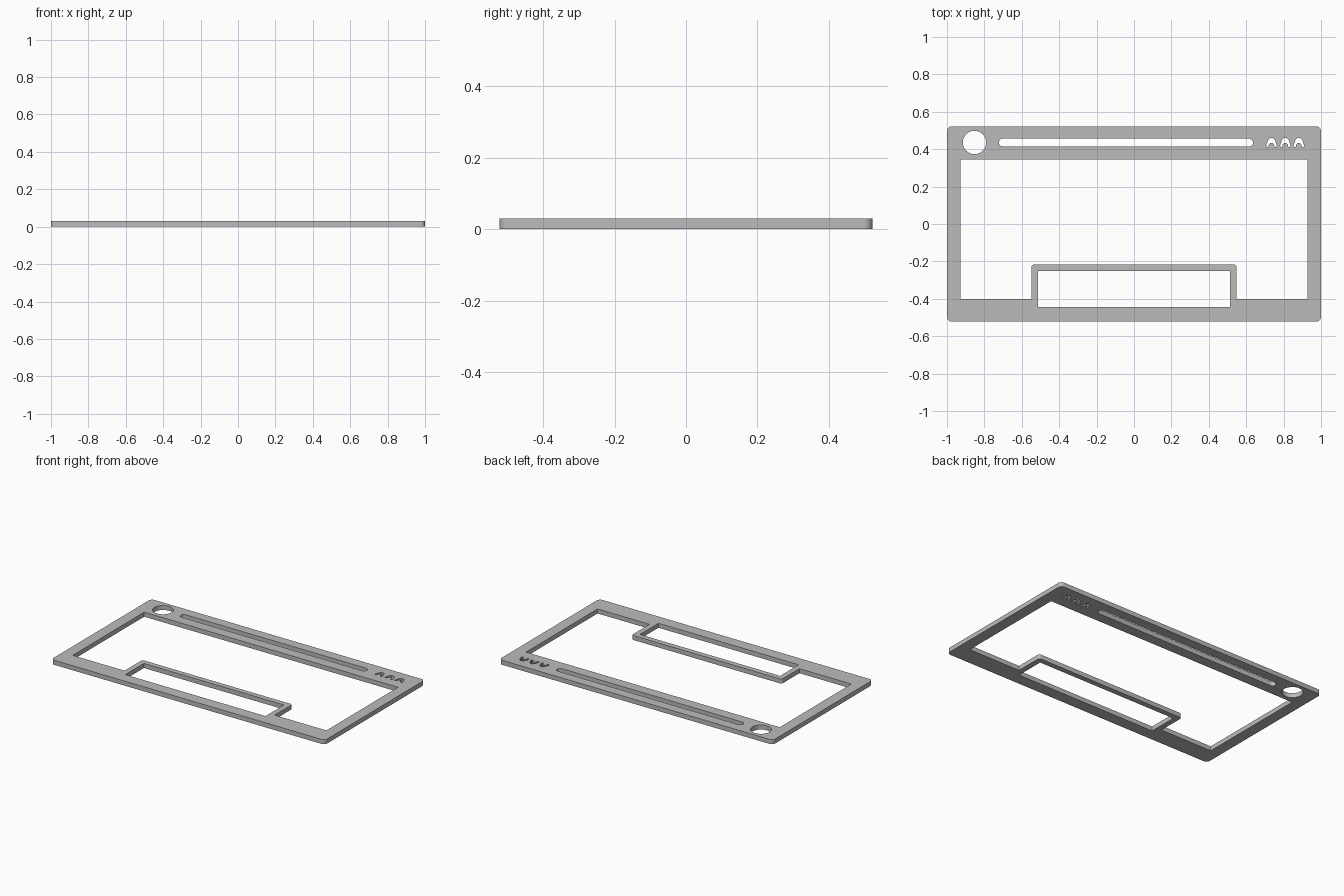
import bpy, bmesh, math
from mathutils import Vector

cube = bpy.data.objects.get("Cube")
if cube:
    bpy.data.objects.remove(cube, do_unlink=True)

THICK = 0.03


def rounded(points, radius, steps=6):
    """Outline with every corner replaced by a tangent curve."""
    out = []
    for i, p in enumerate(points):
        p = Vector(p)
        a = (Vector(points[i - 1]) - p).normalized() * radius
        b = (Vector(points[(i + 1) % len(points)]) - p).normalized() * radius
        centre = p + a + b
        for k in range(steps + 1):
            t = k / steps * math.pi / 2
            out.append(centre - b * math.cos(t) - a * math.sin(t))
    return out


def box(x0, x1, y0, y1):
    return [(x0, y0), (x1, y0), (x1, y1), (x0, y1)]


def circle(cx, cy, r, n=48):
    return [(cx + r * math.cos(2 * math.pi * k / n),
             cy + r * math.sin(2 * math.pi * k / n)) for k in range(n)]


# Outer edge of the plate
outlines = [rounded(box(-1, 1, -0.522, 0.522), 0.025)]

# Main window, stepping around the raised tab at the front
window = [(-0.927, -0.401), (-0.927, 0.345), (0.927, 0.345), (0.927, -0.401)]
tab_top = rounded([(0.548, -0.401), (0.548, -0.216),
                   (-0.548, -0.216), (-0.548, -0.401)], 0.015)[7:21]
outlines.append(window + [(0.548, -0.401)] + tab_top + [(-0.548, -0.401)])

# Tab opening, round hole and long slot
outlines.append(box(-0.512, 0.512, -0.444, -0.251))
outlines.append(circle(-0.853, 0.436, 0.0625))
outlines.append(rounded(box(-0.722, 0.636, 0.414, 0.457), 0.0213))

# Three small arched cut-outs
half = [(0.008, 0.047), (0.018, 0.036), (0.028, 0.008), (0.026, 0),
        (0.016, 0), (0.014, 0.012), (0.006, 0.02)]
arch = half + [(-x, y) for x, y in reversed(half)]
for cx in (0.735, 0.809, 0.881):
    outlines.append([(cx + x, 0.413 + y) for x, y in arch])

# Filled, extruded profile
curve = bpy.data.curves.new("plate_profile", "CURVE")
curve.dimensions = "2D"
curve.fill_mode = "BOTH"
curve.extrude = THICK / 2
for pts in outlines:
    spline = curve.splines.new("POLY")
    spline.points.add(len(pts) - 1)
    for sp, p in zip(spline.points, pts):
        sp.co = (p[0], p[1], 0, 1)
    spline.use_cyclic_u = True
helper = bpy.data.objects.new("plate_profile", curve)
bpy.context.collection.objects.link(helper)
bpy.context.view_layer.update()
evaluated = helper.evaluated_get(bpy.context.evaluated_depsgraph_get())
mesh = bpy.data.meshes.new_from_object(evaluated)
bpy.data.objects.remove(helper, do_unlink=True)

# Weld caps to walls and stand the plate on the ground
bm = bmesh.new()
bm.from_mesh(mesh)
bmesh.ops.remove_doubles(bm, verts=bm.verts, dist=0.0002)
bmesh.ops.recalc_face_normals(bm, faces=bm.faces)
bmesh.ops.translate(bm, verts=bm.verts, vec=(0, 0, THICK / 2))
bm.to_mesh(mesh)
bm.free()

plate = bpy.data.objects.new("frame_plate", mesh)
bpy.context.collection.objects.link(plate)

# Plain grey material
grey = bpy.data.materials.new("plain_grey")
grey.use_nodes = True
colour = (0.5, 0.5, 0.5, 1)
grey.diffuse_color = colour
grey.node_tree.nodes["Principled BSDF"].inputs["Base Color"].default_value = colour
mesh.materials.clear()
mesh.materials.append(grey)

bpy.ops.object.select_all(action="DESELECT")
plate.select_set(True)
bpy.context.view_layer.objects.active = plate
bpy.ops.object.shade_smooth_by_angle(angle=math.radians(30))
